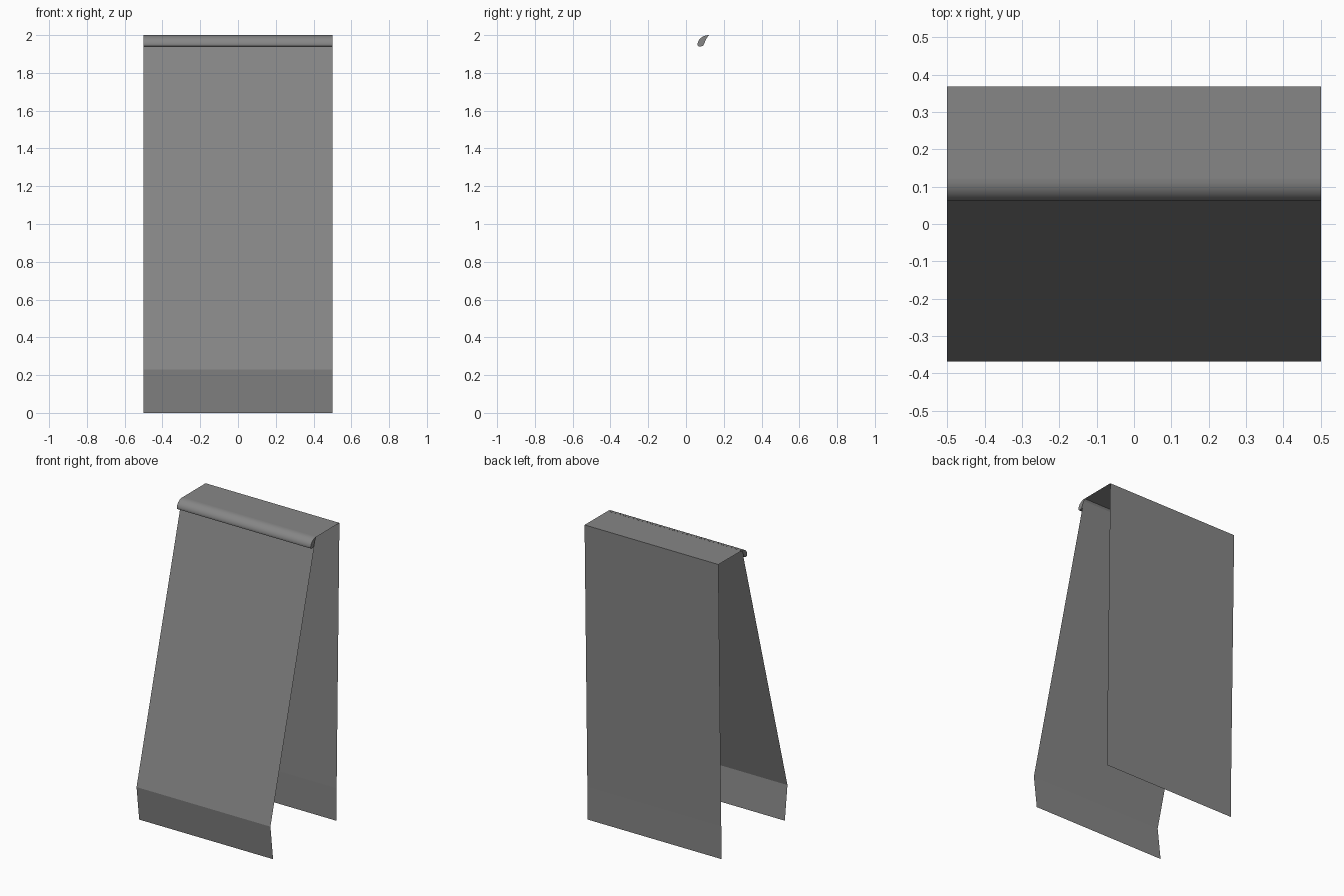
import bpy, bmesh, math

if "Cube" in bpy.data.objects:
    bpy.data.objects.remove(bpy.data.objects["Cube"])

HALF = 0.5  # half of the board width

# Dark grey finish
grey = bpy.data.materials.new("dark_grey")
grey.diffuse_color = (0.24, 0.24, 0.24, 1)
grey.use_nodes = True
grey.node_tree.nodes["Principled BSDF"].inputs["Base Color"].default_value = grey.diffuse_color


def extrude_profile(name, profile, closed=False):
    """Sweep a (y, z) profile across the full width; closed profiles get end caps."""
    bm = bmesh.new()
    left = [bm.verts.new((-HALF, y, z)) for y, z in profile]
    right = [bm.verts.new((HALF, y, z)) for y, z in profile]
    n = len(profile)
    for i in range(n if closed else n - 1):
        j = (i + 1) % n
        bm.faces.new((left[i], right[i], right[j], left[j]))
    if closed:
        bm.faces.new(left)
        bm.faces.new(right)
        bmesh.ops.recalc_face_normals(bm, faces=bm.faces)
    mesh = bpy.data.meshes.new(name)
    bm.to_mesh(mesh)
    bm.free()
    mesh.materials.append(grey)
    obj = bpy.data.objects.new(name, mesh)
    bpy.context.collection.objects.link(obj)
    return obj


# Folded sheet: front kick, slanted front, flat top, back, back kick
extrude_profile("folded_sheet", [
    (-0.34, 0.0), (-0.368, 0.23), (0.115, 1.999),
    (0.368, 2.0), (0.338, 0.22), (0.338, 0.0)])

# Rounded lip along the top front edge
outer = [(0.122 - 0.061 * math.sin(a), 1.95 + 0.05 * math.cos(a))
         for a in (math.radians(90 * i / 10) for i in range(11))]
under = [(0.063, 1.943), (0.069, 1.94), (0.08, 1.94), (0.089, 1.943),
         (0.096, 1.953), (0.102, 1.968), (0.11, 1.985)]
lip = extrude_profile("front_lip", outer + under, closed=True)

bpy.ops.object.select_all(action='DESELECT')
lip.select_set(True)
bpy.context.view_layer.objects.active = lip
bpy.ops.object.shade_smooth_by_angle(angle=math.radians(40))
